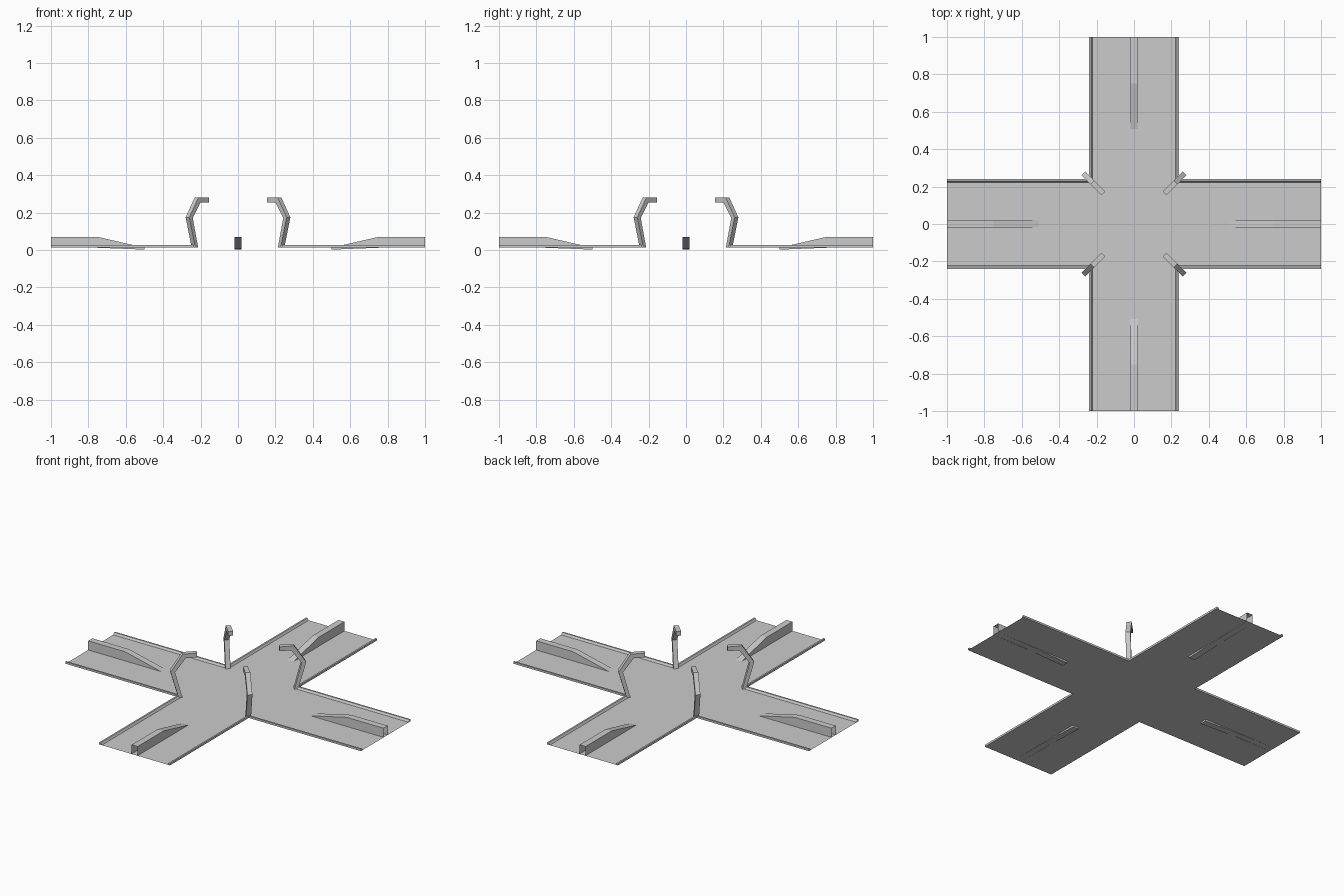
import bpy
import bmesh
from math import pi, sqrt
from mathutils import Matrix, Vector

cube = bpy.data.objects.get("Cube")
if cube:
    bpy.data.objects.remove(cube, do_unlink=True)

GROUND = 0.014
ROAD = 0.24

grey = bpy.data.materials.new("concrete grey")
grey.use_nodes = True
colour = (0.6, 0.6, 0.6, 1)
grey.diffuse_color = colour
grey.node_tree.nodes["Principled BSDF"].inputs["Base Color"].default_value = colour


def finish(name, bm):
    mesh = bpy.data.meshes.new(name)
    bm.to_mesh(mesh)
    bm.free()
    mesh.materials.append(grey)
    obj = bpy.data.objects.new(name, mesh)
    bpy.context.collection.objects.link(obj)
    return obj


def extrude_profile(name, points, direction, skip=()):
    """Sweep a closed outline along a direction, with both ends capped."""
    bm = bmesh.new()
    offset = Vector(direction)
    start = [bm.verts.new(p) for p in points]
    end = [bm.verts.new(Vector(p) + offset) for p in points]
    bm.faces.new(start)
    bm.faces.new(end)
    count = len(points)
    for i in range(count):
        if i not in skip:
            j = (i + 1) % count
            bm.faces.new((start[i], start[j], end[j], end[i]))
    bmesh.ops.recalc_face_normals(bm, faces=bm.faces)
    return finish(name, bm)


def four_ways(obj, name):
    """Place copies of one part around the crossing."""
    obj.name = name + "_1"
    for i in range(1, 4):
        copy = obj.copy()
        copy.name = f"{name}_{i + 1}"
        copy.matrix_world = Matrix.Rotation(i * pi / 2, 4, "Z")
        bpy.context.collection.objects.link(copy)


# Cross-shaped road surface
bm = bmesh.new()
outline = []
for i in range(4):
    turn = Matrix.Rotation(i * pi / 2, 3, "Z")
    for x, y in ((ROAD, -ROAD), (1, -ROAD), (1, ROAD)):
        outline.append(bm.verts.new(turn @ Vector((x, y, GROUND))))
bm.faces.new(outline)
finish("road_surface", bm)

# Kerbs on both edges of each arm
for side, label in ((-1, "right"), (1, "left")):
    profile = [(0.222, GROUND), (0.23, 0.026), (ROAD, 0.026), (ROAD, GROUND)]
    kerb = extrude_profile("kerb", [(ROAD - 0.01, side * y, z) for y, z in profile],
                           (1.01 - ROAD, 0, 0), skip=(3,))
    four_ways(kerb, "kerb_" + label)

# Hollow median barriers, open at the road end and underneath
side_shape = [(1, GROUND), (1, 0.07), (0.75, 0.07), (0.55, 0.024),
              (0.5, 0.012), (0.5, 0.002), (0.75, 0.012)]
median = extrude_profile("median", [(x, -0.02, z) for x, z in side_shape],
                         (0, 0.04, 0), skip=(0, 6))
four_ways(median, "median")

# Bent lamp posts leaning over each corner
lamp_shape = [(0.223, GROUND), (0.252, 0.172), (0.21, 0.254), (0.164, 0.254),
              (0.164, 0.28), (0.222, 0.28), (0.27, 0.175), (0.238, GROUND)]
half = 0.014
across = Vector((-1, 1, 0)) / sqrt(2) * half
lamp = extrude_profile("lamp_post", [Vector((r, r, z)) - across for r, z in lamp_shape],
                       across * 2)
four_ways(lamp, "lamp_post")
